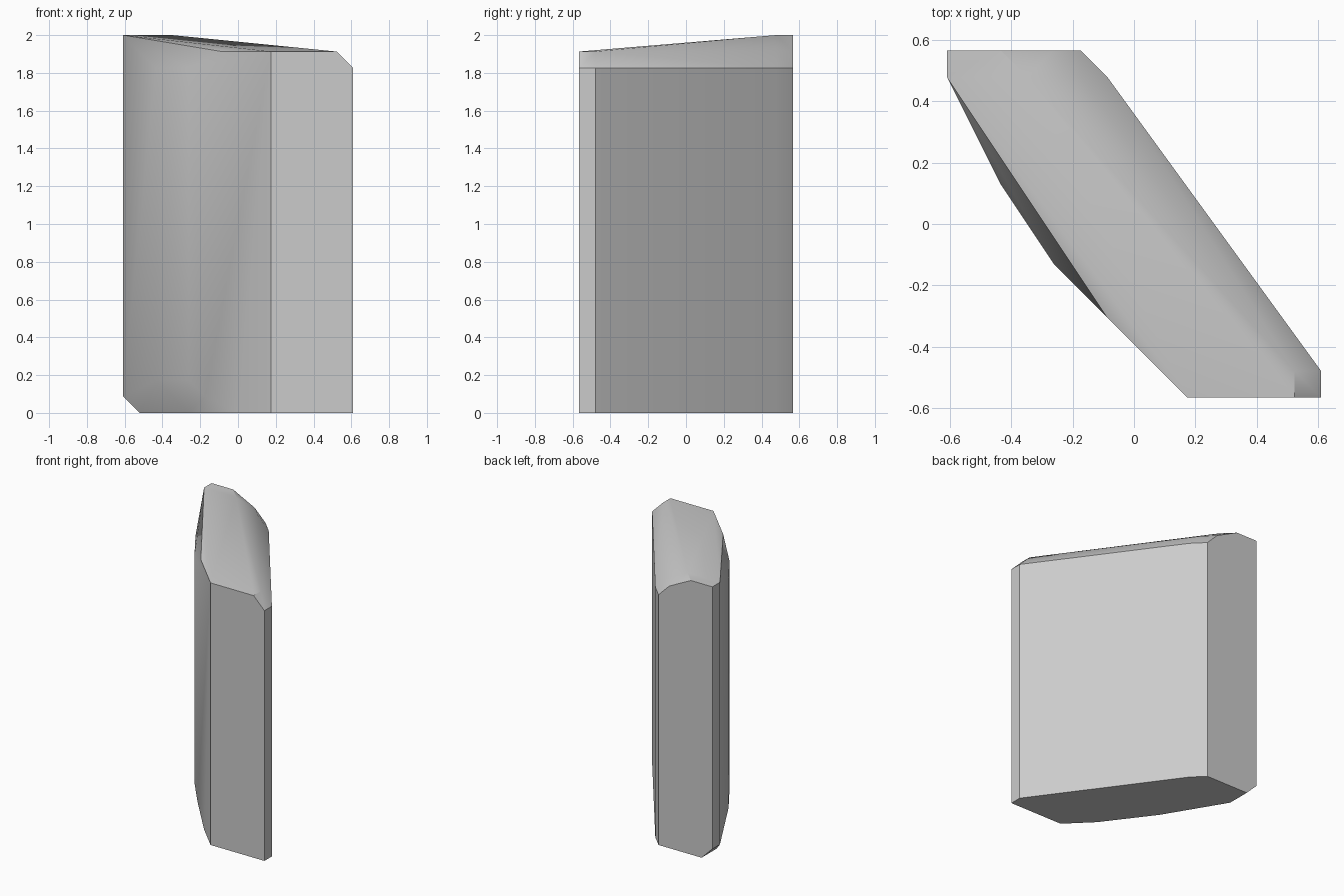
import bpy
import bmesh
from math import radians

default_cube = bpy.data.objects.get("Cube")
if default_cube:
    bpy.data.objects.remove(default_cube, do_unlink=True)

# The slab sits on a regular grid: this many steps wide, deep and tall
WIDTH, DEPTH, HEIGHT = 14, 13, 23
STEP = 2.0 / HEIGHT

# Corners shared by several levels, in grid steps
right_end = [(14, 0), (14, 1)]
back_corner = [(5, 13), (6, 12)]
left_end = [(0, 12), (0, 13)]
bulge = [(2, 8), (4, 5)]

# Cross-sections from the underside to the peak
levels = {
    0: right_end + back_corner + [(9, 0), (7, 2), (4, 6), (1, 11), (1, 13)],
    1: left_end + [(5, 4)],
    2: bulge,
    21: right_end + back_corner + bulge,
    22: [(13, 0), (13, 1), (9, 0), (6, 3), (4, 13), (5, 12)],
    23: left_end + [(2, 13), (3, 12)],
}


def make_material(name, color):
    material = bpy.data.materials.new(name)
    material.use_nodes = True
    material.diffuse_color = color
    shader = material.node_tree.nodes["Principled BSDF"]
    shader.inputs["Base Color"].default_value = color
    return material


def make_hull(name, sections, material):
    """Wrap one convex skin around all the section corners."""
    bm = bmesh.new()
    for level, corners in sections.items():
        for across, along in corners:
            bm.verts.new((
                (across - WIDTH / 2) * STEP,
                (along - DEPTH / 2) * STEP,
                level * STEP,
            ))
    result = bmesh.ops.convex_hull(bm, input=bm.verts[:])
    unused = set(result["geom_interior"]) | set(result["geom_unused"])
    loose = [item for item in unused if isinstance(item, bmesh.types.BMVert)]
    bmesh.ops.delete(bm, geom=loose, context="VERTS")
    # Merge the coplanar triangles into clean faces
    bmesh.ops.dissolve_limit(bm, angle_limit=radians(0.5),
                             verts=bm.verts[:], edges=bm.edges[:])
    bmesh.ops.recalc_face_normals(bm, faces=bm.faces[:])
    mesh = bpy.data.meshes.new(name)
    bm.to_mesh(mesh)
    bm.free()
    mesh.materials.append(material)
    obj = bpy.data.objects.new(name, mesh)
    bpy.context.collection.objects.link(obj)
    return obj


# Leaning stone slab with worn corners
stone = make_material("stone grey", (0.6, 0.6, 0.6, 1.0))
slab = make_hull("slab", levels, stone)

bpy.ops.object.select_all(action="DESELECT")
slab.select_set(True)
bpy.context.view_layer.objects.active = slab
bpy.ops.object.shade_smooth_by_angle(angle=radians(30))
